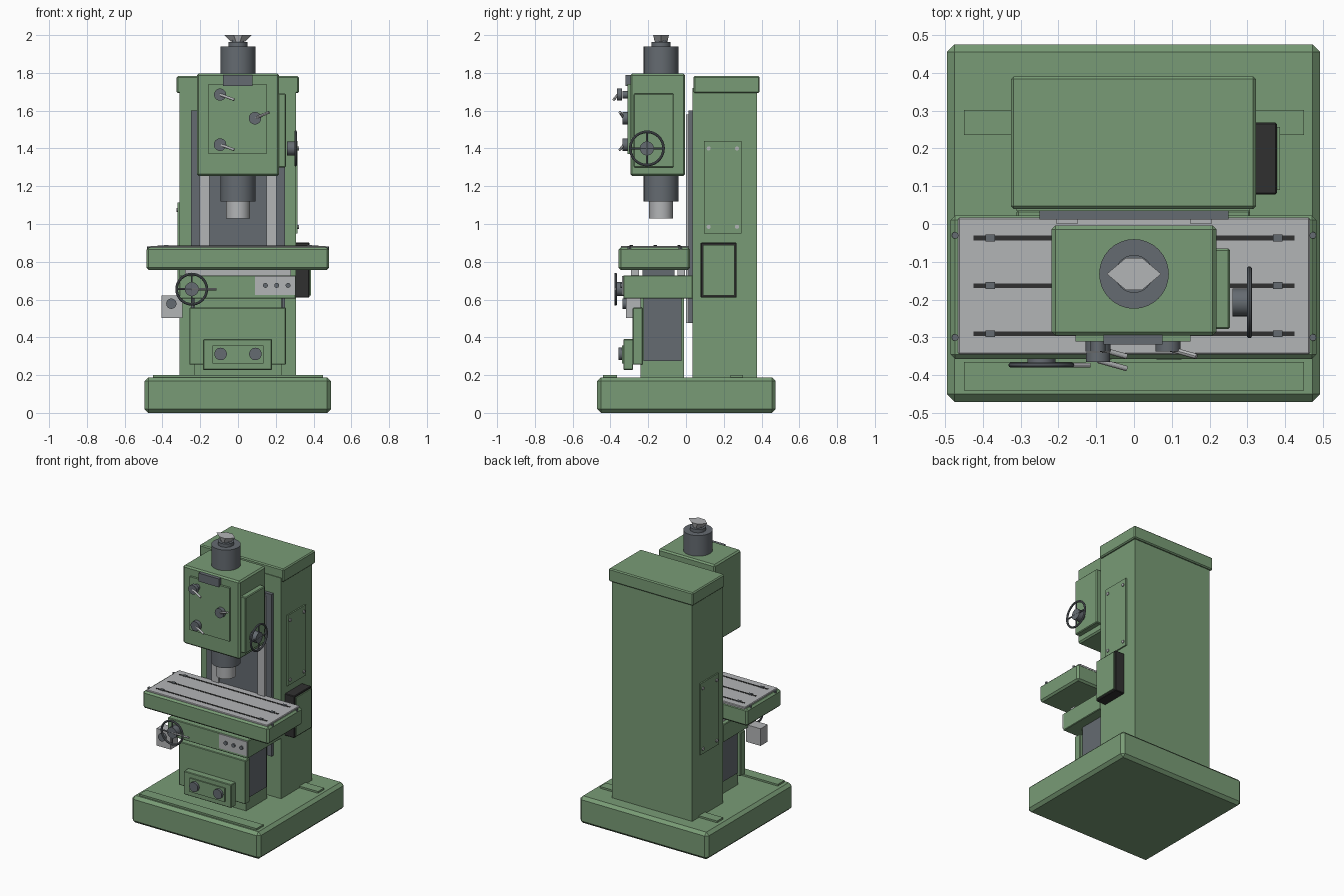
import bpy, math
from mathutils import Vector

cube = bpy.data.objects.get("Cube")
if cube:
    bpy.data.objects.remove(cube, do_unlink=True)


def material(name, rgb):
    m = bpy.data.materials.new(name)
    m.use_nodes = True
    m.diffuse_color = (*rgb, 1)
    m.node_tree.nodes["Principled BSDF"].inputs["Base Color"].default_value = (*rgb, 1)
    return m


GREEN = material("machine green", (0.19, 0.33, 0.18))
STEEL = material("dark steel", (0.13, 0.147, 0.165))
LIGHT = material("bright metal", (0.45, 0.46, 0.47))
BLACK = material("black", (0.03, 0.03, 0.03))


def finish(name, mat):
    ob = bpy.context.object
    ob.name = name
    ob.data.materials.append(mat)
    return ob


def box(name, x, y, z, mat=GREEN, bevel=0.0):
    """Box from (min, max) ranges, with optional chamfer."""
    spans = (x, y, z)
    bpy.ops.mesh.primitive_cube_add(size=1, location=[sum(s) / 2 for s in spans])
    ob = finish(name, mat)
    ob.scale = [s[1] - s[0] for s in spans]
    bpy.ops.object.transform_apply(location=False, rotation=False)
    if bevel:
        mod = ob.modifiers.new("chamfer", "BEVEL")
        mod.width = bevel
        mod.segments = 1
    return ob


def rod(name, start, end, radius, mat=STEEL, sides=32):
    """Cylinder running between two points."""
    a, b = Vector(start), Vector(end)
    bpy.ops.mesh.primitive_cylinder_add(vertices=sides, radius=radius, depth=(b - a).length,
                                        location=(a + b) / 2)
    ob = finish(name, mat)
    ob.rotation_euler = (b - a).to_track_quat("Z", "Y").to_euler()
    bpy.ops.object.shade_smooth_by_angle()
    return ob


def handwheel(name, centre, axis, radius):
    """Rim with four spokes and a hub, turned about the given axis."""
    c, n = Vector(centre), Vector(axis)
    bpy.ops.mesh.primitive_torus_add(location=c, major_radius=radius - 0.007, minor_radius=0.007,
                                     major_segments=40, minor_segments=10)
    rim = finish(name + "_rim", STEEL)
    rim.rotation_euler = n.to_track_quat("Z", "Y").to_euler()
    bpy.ops.object.shade_smooth_by_angle()
    across = n.cross(Vector((0, 0, 1)))
    for i, d in enumerate((across, Vector((0, 0, 1)))):
        rod(f"{name}_spoke_{i}", c - d * (radius - 0.007), c + d * (radius - 0.007), 0.005, STEEL, 8)
    rod(name + "_hub", c - n * 0.045, c + n * 0.004, 0.037)


# Base with raised pads
box("base", (-0.495, 0.492), (-0.47, 0.475), (0, 0.188), bevel=0.02)
box("base_front_pad", (-0.45, 0.45), (-0.44, -0.365), (0.18, 0.2))
box("base_rear_pad", (-0.45, 0.45), (0.235, 0.302), (0.18, 0.2))

# Column, cap and slideways
box("column", (-0.31, 0.307), (0.035, 0.375), (0.18, 1.72))
box("column_cap", (-0.325, 0.322), (0.04, 0.39), (1.693, 1.783), bevel=0.007)
box("slideway_plate", (-0.25, 0.25), (0.012, 0.037), (0.475, 1.6), STEEL)
for s in (-1, 1):
    box("slideway_strip", sorted((s * 0.15, s * 0.205)), (0, 0.013), (0.475, 1.58), LIGHT)

# Access covers with corner screws
for side, x, bottom, top in (("right", 0.307, 0.95, 1.44), ("left", -0.31, 0.62, 1.115)):
    out = 1 if x > 0 else -1
    box(side + "_cover", sorted((x, x + out * 0.009)), (0.095, 0.295), (bottom, top))
    for y in (0.12, 0.27):
        for z in (bottom + 0.035, top - 0.04):
            rod(side + "_cover_screw", (x, y, z), (x + out * 0.015, y, z), 0.011, LIGHT, 12)

# Electrical cabinet
box("cabinet", (0.3, 0.378), (0.078, 0.268), (0.61, 0.902), BLACK, 0.004)
box("cabinet_door", (0.374, 0.386), (0.09, 0.257), (0.622, 0.89))

# Spindle head
box("head", (-0.218, 0.218), (-0.295, -0.004), (1.255, 1.797), bevel=0.01)
box("head_front_panel", (-0.155, 0.15), (-0.31, -0.29), (1.37, 1.74))
box("head_plate", (-0.08, 0.076), (-0.319, -0.29), (1.73, 1.788), STEEL)
box("head_side_panel", (0.21, 0.254), (-0.278, -0.065), (1.3, 1.69), bevel=0.005)
handwheel("head_wheel", (0.305, -0.207, 1.4), (1, 0, 0), 0.095)

# Head levers
for x, z, front, rise in ((-0.095, 1.685, -0.365, -0.027), (0.09, 1.56, -0.333, 0.032),
                          (-0.095, 1.42, -0.333, -0.027)):
    rod("lever_boss", (x, -0.3, z), (x, -0.337, z), 0.02 if front < -0.34 else 0.033)
    rod("lever_knob", (x, front + 0.025, z), (x, front, z), 0.032)
    rod("lever_handle", (x, front + 0.004, z), (x + 0.075, front - 0.017, z + rise), 0.007, LIGHT, 12)

# Spindle and drawbar, stacked along one axis
for name, r, z0, z1, mat in (("spindle_housing", 0.092, 1.12, 1.27, STEEL),
                             ("spindle_nose", 0.063, 1.03, 1.13, LIGHT),
                             ("top_housing", 0.092, 1.78, 1.94, STEEL),
                             ("top_collar", 0.05, 1.93, 1.963, STEEL),
                             ("top_neck", 0.033, 1.96, 1.975, STEEL)):
    rod(name, (0, -0.132, z0), (0, -0.132, z1), r, mat)

# Flared pointed cap on the drawbar
outline = [(0.072, 0), (0.022, 0.042), (-0.022, 0.042), (-0.072, 0), (-0.022, -0.042), (0.022, -0.042)]
mesh = bpy.data.meshes.new("drawbar_cap")
verts = [(x * f, y * g - 0.132, z) for f, g, z in ((0.5, 0.8, 1.965), (1, 1, 2.0)) for x, y in outline]
faces = [tuple(range(5, -1, -1)), tuple(range(6, 12))]
faces += [(i, (i + 1) % 6, (i + 1) % 6 + 6, i + 6) for i in range(6)]
mesh.from_pydata(verts, [], faces)
mesh.materials.append(LIGHT)
bpy.context.collection.objects.link(bpy.data.objects.new("drawbar_cap", mesh))

# Work table with slots
box("table", (-0.485, 0.482), (-0.357, 0.022), (0.757, 0.876), bevel=0.012)
box("table_top", (-0.465, 0.465), (-0.345, 0.017), (0.86, 0.884), LIGHT, 0.004)
for y in (-0.037, -0.163, -0.29):
    box("table_slot", (-0.425, 0.425), (y - 0.006, y + 0.006), (0.88, 0.886), BLACK)
    for x in (-0.38, 0.38):
        box("slot_nut", (x - 0.013, x + 0.013), (y - 0.009, y + 0.009), (0.88, 0.89), STEEL)
for x in (-0.473, 0.473):
    for y in (-0.03, -0.3):
        rod("table_stop", (x, y, 0.86), (x, y, 0.882), 0.009, STEEL, 12)

# Saddle below the table
for y in (-0.27, -0.025):
    box("table_guide", (-0.28, 0.28), (y - 0.02, y + 0.02), (0.72, 0.76), LIGHT)
box("saddle_core", (-0.22, 0.22), (-0.23, -0.06), (0.72, 0.76), STEEL)
box("saddle", (-0.31, 0.307), (-0.332, 0.036), (0.605, 0.728), bevel=0.004)
box("control_plate", (0.09, 0.305), (-0.339, -0.33), (0.625, 0.725), LIGHT)
for x in (0.145, 0.205, 0.265):
    rod("control_button", (x, -0.335, 0.675), (x, -0.347, 0.675), 0.013, STEEL, 16)

# Table handwheel and feed box
handwheel("table_wheel", (-0.245, -0.373, 0.655), (0, -1, 0), 0.087)
rod("table_wheel_handle", (-0.245, -0.373, 0.655), (-0.115, -0.373, 0.655), 0.006, LIGHT, 12)
box("feed_box", (-0.405, -0.295), (-0.318, -0.24), (0.503, 0.622), LIGHT)
rod("feed_knob", (-0.353, -0.31, 0.578), (-0.353, -0.335, 0.578), 0.027)

# Knee with side plates and front cover
box("knee", (-0.23, 0.23), (-0.24, -0.01), (0.18, 0.61))
for s in (-1, 1):
    box("knee_side_plate", sorted((s * 0.228, s * 0.238)), (-0.225, -0.025), (0.275, 0.606), STEEL)
box("knee_front", (-0.258, 0.254), (-0.282, -0.23), (0.255, 0.557), bevel=0.004)
box("knob_housing", (-0.185, 0.18), (-0.332, -0.28), (0.228, 0.39), bevel=0.004)
box("knob_panel", (-0.135, 0.135), (-0.34, -0.33), (0.262, 0.357))
for x in (-0.092, 0.092):
    rod("knee_knob", (x, -0.335, 0.312), (x, -0.358, 0.312), 0.033)
